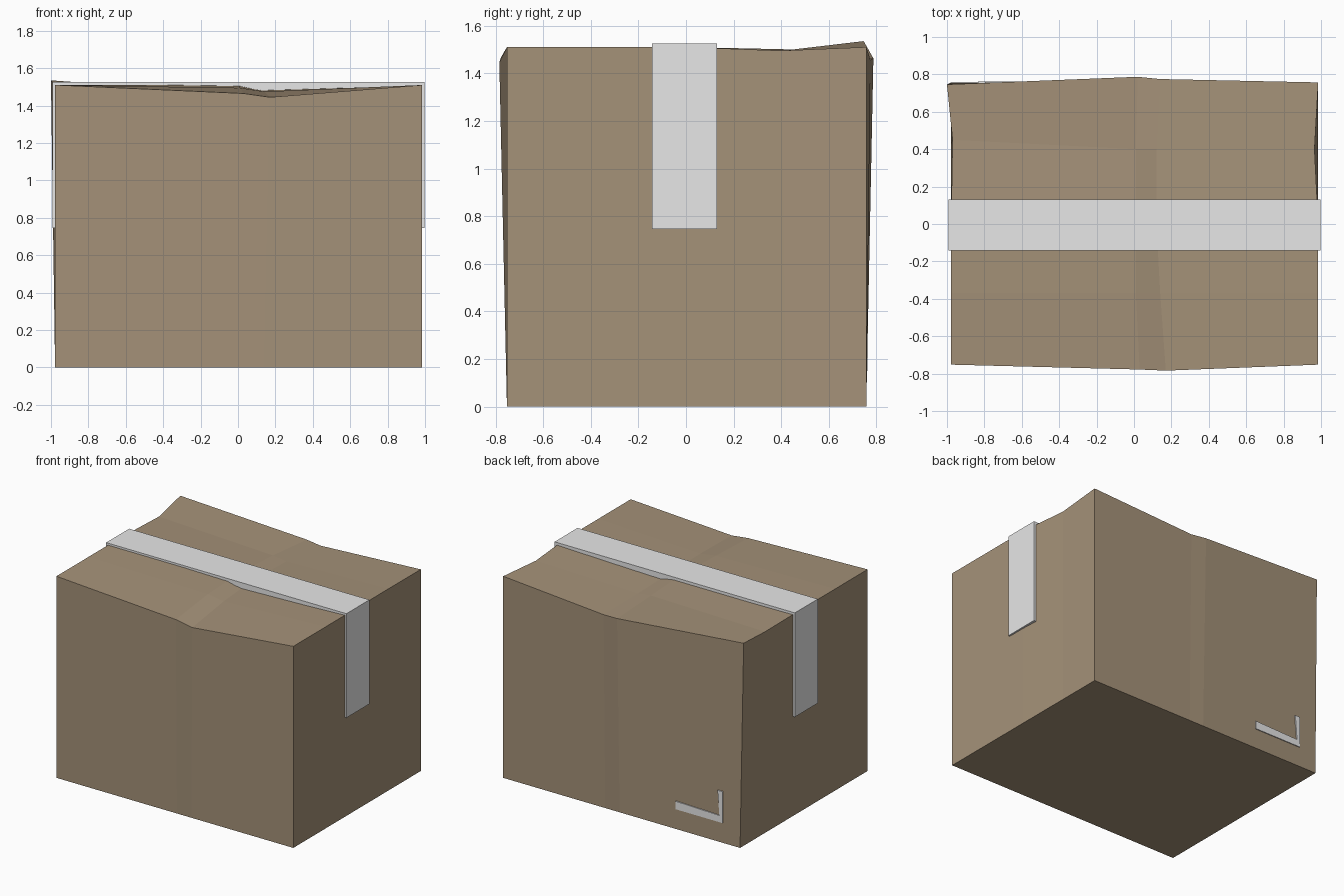
import bpy, bmesh

if "Cube" in bpy.data.objects:
    bpy.data.objects.remove(bpy.data.objects["Cube"])

def material(name, rgb):
    m = bpy.data.materials.new(name)
    m.diffuse_color = (*rgb, 1)
    m.use_nodes = True
    m.node_tree.nodes["Principled BSDF"].inputs["Base Color"].default_value = m.diffuse_color
    return m

cardboard = material("cardboard_brown", (0.376, 0.287, 0.191))
tape_grey = material("tape_light_grey", (0.8, 0.8, 0.8))

def finish(name, bm, mat):
    bmesh.ops.recalc_face_normals(bm, faces=bm.faces)
    me = bpy.data.meshes.new(name)
    bm.to_mesh(me)
    bm.free()
    me.materials.append(mat)
    ob = bpy.data.objects.new(name, me)
    bpy.context.collection.objects.link(ob)
    return ob

def prism(name, outline, axis, lo, hi, mat):
    """Extrude an (across, z) outline along y (axis always 1 here)."""
    bm = bmesh.new()
    face = bm.faces.new([bm.verts.new((x, lo, z)) for x, z in outline])
    ext = bmesh.ops.extrude_face_region(bm, geom=[face])
    for v in ext["geom"]:
        if isinstance(v, bmesh.types.BMVert):
            v.co.y = hi
    return finish(name, bm, mat)

# carton: a coarse grid on the top, sagging along the middle crease
XS = (-0.978, 0.02, 0.14, 0.985)
YS = (-0.752, -0.37, 0.0, 0.42, 0.757)
DENTS = {  # (column, row): top corner position
    (1, 0): (0.03, -0.778, 1.465), (2, 0): (0.17, -0.784, 1.445),
    (1, 1): (0.01, -0.37, 1.495), (2, 1): (0.14, -0.37, 1.475),
    (1, 2): (0.01, 0.0, 1.51), (2, 2): (0.12, 0.0, 1.485),
    (1, 3): (0.01, 0.4, 1.49), (2, 3): (0.12, 0.4, 1.475),
    (1, 4): (0.02, 0.787, 1.463), (2, 4): (0.14, 0.775, 1.455),
    (0, 3): (-0.97, 0.45, 1.50), (3, 3): (0.965, 0.4, 1.495),
    (0, 4): (-1.0, 0.746, 1.535),
}
bm = bmesh.new()
top, base = {}, {}
for i, x in enumerate(XS):
    for j, y in enumerate(YS):
        base[i, j] = bm.verts.new((x, y, 0))
        top[i, j] = bm.verts.new(DENTS.get((i, j), (x, y, 1.51)))
nx, ny = len(XS) - 1, len(YS) - 1
for i in range(nx):
    for j in range(ny):
        for g in (top, base):
            bm.faces.new((g[i, j], g[i + 1, j], g[i + 1, j + 1], g[i, j + 1]))
# carton walls around the rim
rim = ([(i, 0) for i in range(nx)] + [(nx, j) for j in range(ny)]
       + [(i, ny) for i in range(nx, 0, -1)] + [(0, j) for j in range(ny, 0, -1)])
for a, b in zip(rim, rim[1:] + rim[:1]):
    bm.faces.new((base[a], base[b], top[b], top[a]))
finish("carton", bm, cardboard)

# sealing tape: a band over the top and halfway down both ends
prism("sealing_tape",
      [(-0.993, 0.745), (-0.993, 1.525), (0.998, 1.525), (0.998, 0.745),
       (0.95, 0.745), (0.95, 1.475), (-0.95, 1.475), (-0.95, 0.745)],
      1, -0.142, 0.13, tape_grey)

# thin corner label on the back wall
prism("back_label",
      [(-0.835, 0.15), (-0.445, 0.15), (-0.445, 0.21), (-0.81, 0.20),
       (-0.795, 0.385), (-0.835, 0.385)],
      1, 0.754, 0.7625, tape_grey)
